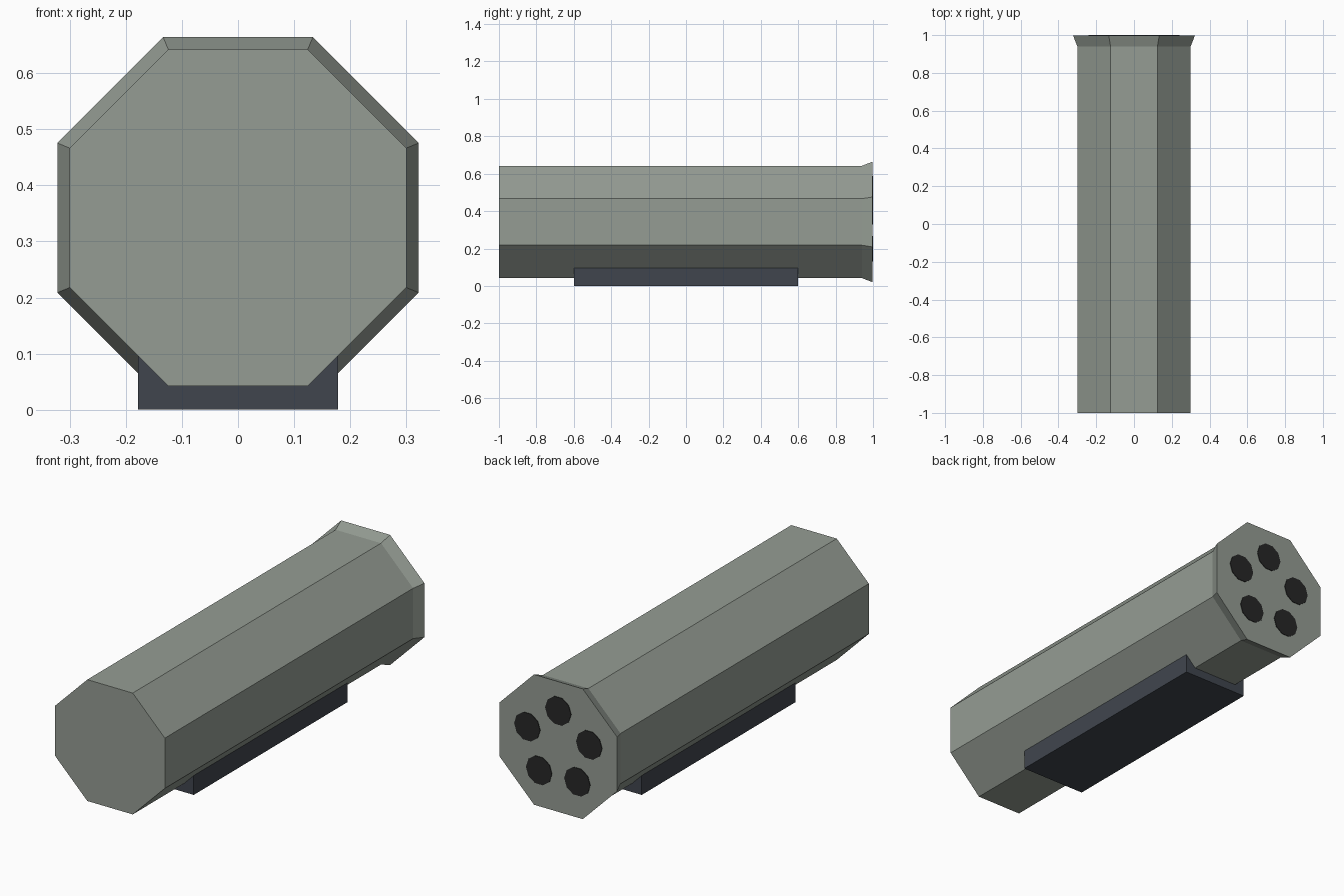
import bpy, bmesh
from math import pi, cos, sin
from mathutils import Matrix, Vector

cube = bpy.data.objects.get("Cube")
if cube:
    bpy.data.objects.remove(cube, do_unlink=True)

AXIS_Z = 0.342      # height of the tube's centre line
REAR_Y = 0.997


def material(name, colour):
    mat = bpy.data.materials.new(name)
    mat.use_nodes = True
    mat.diffuse_color = (*colour, 1)
    mat.node_tree.nodes["Principled BSDF"].inputs["Base Color"].default_value = (*colour, 1)
    return mat


def add_object(name, bm, mat):
    bmesh.ops.recalc_face_normals(bm, faces=bm.faces)
    mesh = bpy.data.meshes.new(name)
    bm.to_mesh(mesh)
    bm.free()
    mesh.materials.append(mat)
    obj = bpy.data.objects.new(name, mesh)
    bpy.context.collection.objects.link(obj)
    return obj


def lathe_y(name, rings, sides, centre, mat, turn=0.0):
    """Closed prism along y through (y, corner radius) rings."""
    bm = bmesh.new()
    loops = []
    for y, radius in rings:
        angles = [turn + 2 * pi * i / sides for i in range(sides)]
        loops.append([bm.verts.new((centre.x + radius * cos(a), y, centre.z + radius * sin(a)))
                      for a in angles])
    for a, b in zip(loops, loops[1:]):
        for i in range(sides):
            j = (i + 1) % sides
            bm.faces.new((a[i], a[j], b[j], b[i]))
    bm.faces.new(loops[0])
    bm.faces.new(loops[-1])
    return add_object(name, bm, mat)


casing_grey = material("casing grey green", (0.30, 0.335, 0.295))
mount_grey = material("mount dark blue grey", (0.051, 0.06, 0.076))
bore_black = material("bore black", (0.02, 0.02, 0.02))

# Octagonal casing with a flared rear lip
to_corner = 1 / cos(pi / 8)
centre = Vector((0, 0, AXIS_Z))
lathe_y("casing", [(-1, 0.3 * to_corner), (0.94, 0.3 * to_corner), (REAR_Y, 0.322 * to_corner)],
        8, centre, casing_grey, pi / 8)

# Ring of five dark bores on the rear face
for i in range(5):
    a = pi / 2 + 2 * pi * i / 5
    spot = centre + 0.178 * Vector((cos(a), 0, sin(a)))
    lathe_y(f"bore_{i + 1}", [(REAR_Y - 0.003, 0.071), (1, 0.071)], 10, spot, bore_black)

# Mounting block underneath
bm = bmesh.new()
bmesh.ops.create_cube(bm, size=1, matrix=Matrix.Translation((0, 0, 0.05)) @ Matrix.Diagonal((0.356, 1.2, 0.1, 1)))
add_object("mounting_block", bm, mount_grey)
